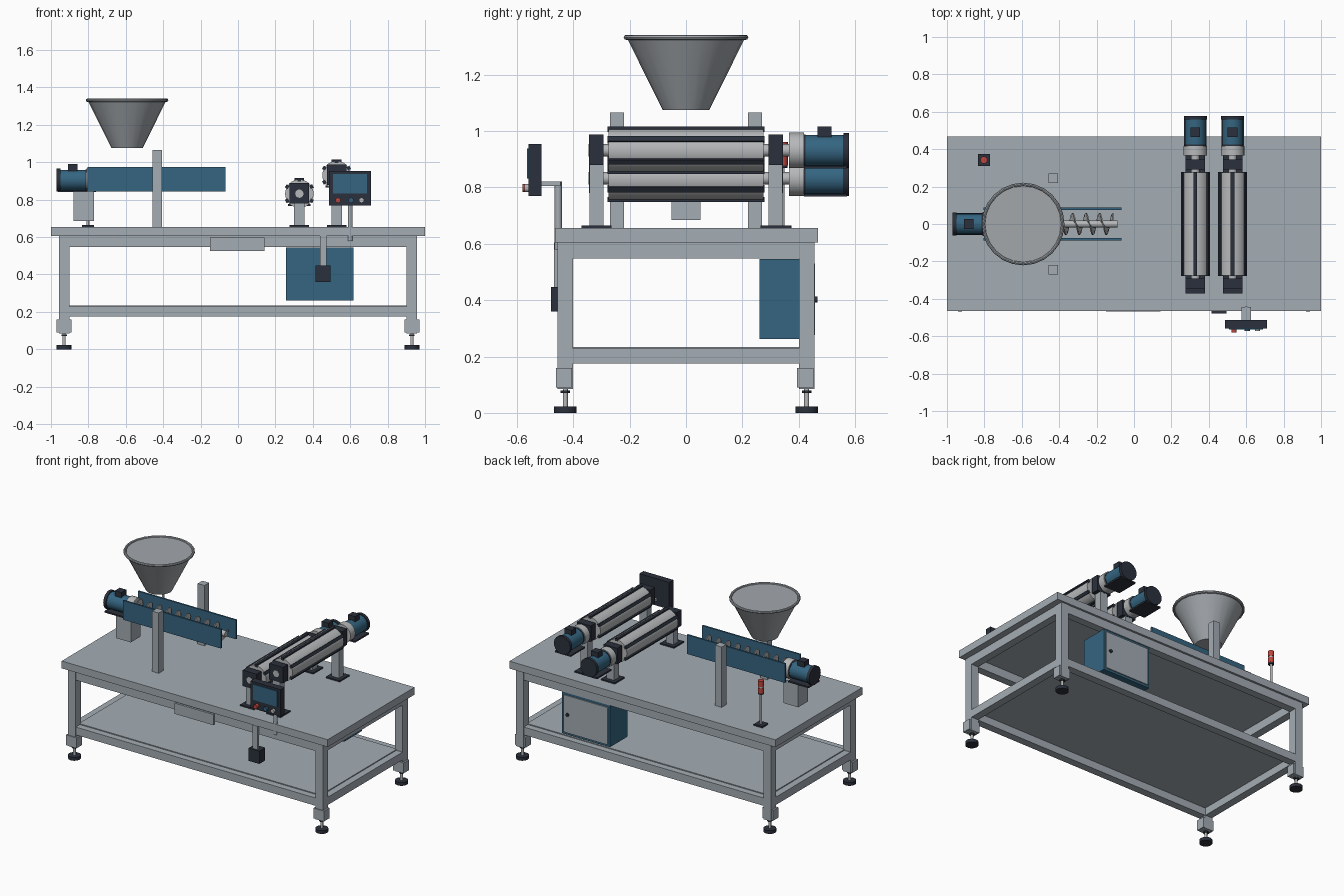
import bpy, bmesh, math
from mathutils import Vector

if "Cube" in bpy.data.objects:
    bpy.data.objects.remove(bpy.data.objects["Cube"])


def mat(name, r, g, b):
    m = bpy.data.materials.new(name)
    m.diffuse_color = (r, g, b, 1)
    m.use_nodes = True
    m.node_tree.nodes["Principled BSDF"].inputs["Base Color"].default_value = m.diffuse_color
    return m


GRAY = mat("frame_gray", 0.37, 0.415, 0.455)
STEEL = mat("brushed_steel", 0.47, 0.48, 0.49)
HOP = mat("hopper_steel", 0.36, 0.385, 0.41)
BLUE = mat("machine_blue", 0.035, 0.13, 0.22)
DARK = mat("dark_slate", 0.024, 0.03, 0.045)
RED = mat("signal_red", 0.55, 0.06, 0.045)


def finish(name, bm, m, smooth=False):
    bmesh.ops.recalc_face_normals(bm, faces=bm.faces)
    me = bpy.data.meshes.new(name)
    bm.to_mesh(me)
    bm.free()
    me.materials.append(m)
    ob = bpy.data.objects.new(name, me)
    bpy.context.collection.objects.link(ob)
    if smooth:
        bpy.context.view_layer.objects.active = ob
        ob.select_set(True)
        bpy.ops.object.shade_smooth_by_angle(angle=math.radians(35))
        ob.select_set(False)
    return ob


def box(name, x0, x1, y0, y1, z0, z1, m):
    bm = bmesh.new()
    bmesh.ops.create_cube(bm, size=1)
    for v in bm.verts:
        v.co = ((x0 + x1) / 2 + v.co.x * (x1 - x0),
                (y0 + y1) / 2 + v.co.y * (y1 - y0),
                (z0 + z1) / 2 + v.co.z * (z1 - z0))
    return finish(name, bm, m)


def cyl(name, p, q, r, m, r2=None, seg=24):
    """Cylinder or cone from point p to point q."""
    p, q = Vector(p), Vector(q)
    d = q - p
    bm = bmesh.new()
    bmesh.ops.create_cone(bm, cap_ends=True, segments=seg, radius1=r,
                          radius2=r if r2 is None else r2, depth=d.length)
    rot = d.to_track_quat('Z', 'Y')
    for v in bm.verts:
        v.co = rot @ v.co + (p + q) / 2
    return finish(name, bm, m, True)


# Table frame
box("table_top", -1, 1, -0.465, 0.468, 0.605, 0.655, GRAY)
for sx in (-1, 1):
    for sy in (-1, 1):
        x, y = sx * 0.93, sy * 0.428
        box("leg", x - 0.028, x + 0.028, y - 0.028, y + 0.028, 0.085, 0.605, GRAY)
        box("foot_bracket", x - 0.04, x + 0.04, y - 0.034, y + 0.024, 0.09, 0.16, GRAY)
        cyl("foot_pad", (x, y, 0), (x, y, 0.022), 0.04, DARK)
        cyl("foot_stem", (x, y, 0.022), (x, y, 0.085), 0.009, STEEL, seg=12)
        cyl("foot_nut", (x, y, 0.07), (x, y, 0.08), 0.017, DARK, seg=6)
for z0, z1 in ((0.175, 0.228), (0.547, 0.605)):
    for s in (-1, 1):
        box("long_rail", -0.903, 0.903, s * 0.428 - 0.026, s * 0.428 + 0.026, z0, z1, GRAY)
        box("side_rail", s * 0.93 - 0.026, s * 0.93 + 0.026, -0.402, 0.402, z0, z1, GRAY)
box("lower_shelf", -0.91, 0.91, -0.41, 0.41, 0.226, 0.234, GRAY)
box("front_panel", -0.15, 0.143, -0.468, -0.452, 0.525, 0.598, GRAY)

# Hopper with rolled rim
HX = -0.593
cyl("hopper", (HX, 0, 1.075), (HX, 0, 1.333), 0.083, HOP, 0.211)
bpy.ops.mesh.primitive_torus_add(location=(HX, 0, 1.332), major_radius=0.212,
                                 minor_radius=0.009, major_segments=24, minor_segments=8)
rim = bpy.context.object
rim.name = "hopper_rim"
rim.data.materials.append(HOP)
bpy.ops.object.shade_smooth_by_angle()
for s in (-1, 1):
    box("hopper_post", -0.457, -0.407, s * 0.245 - 0.025, s * 0.245 + 0.025, 0.655, 1.065, GRAY)

# Feed trough and screw
SZ = 0.905
for s in (-1, 1):
    box("trough_side", -0.805, -0.068, s * 0.082 - 0.006, s * 0.082 + 0.006, 0.845, 0.975, BLUE)
cyl("screw_shaft", (-0.80, 0, SZ), (-0.088, 0, SZ), 0.019, STEEL)
bm = bmesh.new()
prev = None
turns, n = 9, 20
for i in range(turns * n + 1):
    a = 2 * math.pi * i / n
    x = -0.76 + 0.072 * i / n
    cur = [bm.verts.new((x + dx, r * math.cos(a), SZ + r * math.sin(a)))
           for dx, r in ((-0.003, 0.017), (-0.003, 0.058), (0.003, 0.058), (0.003, 0.017))]
    if prev:
        for k in range(4):
            j = (k + 1) % 4
            bm.faces.new((prev[k], prev[j], cur[j], cur[k]))
    else:
        bm.faces.new(cur)
    prev = cur
bm.faces.new(prev)
finish("screw_flight", bm, STEEL, True)
box("screw_motor_stand", -0.88, -0.77, -0.052, 0.052, 0.685, 0.845, GRAY)


def motor(base, axis):
    """Gear motor whose output face is at base and whose body runs along axis."""
    base, axis = Vector(base), Vector(axis)
    side = Vector((abs(axis.y), abs(axis.x), 0))
    along = lambda t: base + axis * t
    cyl("gearbox", along(0), along(0.052), 0.063, STEEL)
    cyl("motor_body", along(0.052), along(0.195), 0.055, BLUE)
    cyl("motor_collar", along(0.052), along(0.058), 0.057, DARK)
    cyl("motor_fan_cap", along(0.192), along(0.212), 0.062, DARK)
    for nm, t0, t1, w, z0, z1 in (("terminal_box", 0.10, 0.15, 0.026, 0.045, 0.085),
                                  ("motor_foot", 0.052, 0.205, 0.06, -0.065, -0.055)):
        c = [along(t0) - side * w, along(t1) + side * w]
        xs, ys = sorted(v.x for v in c), sorted(v.y for v in c)
        box(nm, *xs, *ys, base.z + z0, base.z + z1, DARK)


motor((-0.758, 0, SZ), (-1, 0, 0))

# Ribbed rolls on bearing stands, each with a gear motor
for rx, rz in ((0.328, 0.832), (0.527, 0.931)):
    cyl("roll", (rx, -0.275, rz), (rx, 0.275, rz), 0.076, STEEL, seg=32)
    cyl("roll_shaft", (rx, -0.345, rz), (rx, 0.37, rz), 0.022, STEEL)
    for k in range(6):
        a = math.radians(90 + 60 * k)
        rib = box("roll_rib", -0.01, 0.01, -0.278, 0.278, 0.066, 0.084, DARK)
        rib.rotation_euler.y = math.pi / 2 - a
        rib.location = (rx, 0, rz)
    for s in (-1, 1):
        y = s * 0.318
        box("bearing_block", rx - 0.052, rx + 0.052, y - 0.026, y + 0.026, rz - 0.052, rz + 0.056, DARK)
        box("bearing_stand", rx - 0.028, rx + 0.028, y - 0.025, y + 0.025, 0.662, rz - 0.052, GRAY)
        box("stand_base", rx - 0.052, rx + 0.052, y - 0.053, y + 0.053, 0.655, 0.664, DARK)
    motor((rx, 0.366, rz), (0, 1, 0))

# Signal beacon
bx, by = -0.803, 0.342
box("beacon_base", bx - 0.032, bx + 0.032, by - 0.032, by + 0.032, 0.655, 0.665, DARK)
cyl("beacon_pole", (bx, by, 0.665), (bx, by, 0.87), 0.008, STEEL, seg=12)
for z0, z1, r, m in ((0.868, 0.878, 0.018, DARK), (0.878, 0.912, 0.019, RED),
                     (0.912, 0.922, 0.017, STEEL), (0.922, 0.96, 0.019, RED)):
    cyl("beacon_lamp", (bx, by, z0), (bx, by, z1), r, m, seg=16)

# Operator console
cyl("console_post", (0.6, -0.453, 0.58), (0.6, -0.453, 0.82), 0.013, GRAY, seg=16)
box("console_bracket", 0.575, 0.625, -0.515, -0.445, 0.805, 0.82, GRAY)
box("console_case", 0.486, 0.71, -0.558, -0.513, 0.77, 0.953, DARK)
box("console_screen", 0.507, 0.69, -0.564, -0.556, 0.832, 0.938, BLUE)
for x, m, d in ((0.535, RED, 0.022), (0.605, BLUE, 0.015), (0.66, STEEL, 0.015)):
    cyl("console_button", (x, -0.556, 0.797), (x, -0.558 - d, 0.797), 0.014, m, seg=16)

# Hanging switch box
box("switch_arm", 0.438, 0.474, -0.468, -0.452, 0.445, 0.605, GRAY)
box("switch_box", 0.415, 0.495, -0.478, -0.415, 0.36, 0.447, DARK)

# Control cabinet with door and knob on the back
box("cabinet", 0.257, 0.617, 0.26, 0.45, 0.262, 0.545, BLUE)
box("cabinet_door", 0.272, 0.602, 0.448, 0.457, 0.277, 0.53, GRAY)
cyl("door_knob", (0.57, 0.455, 0.402), (0.57, 0.466, 0.402), 0.011, DARK, seg=16)
